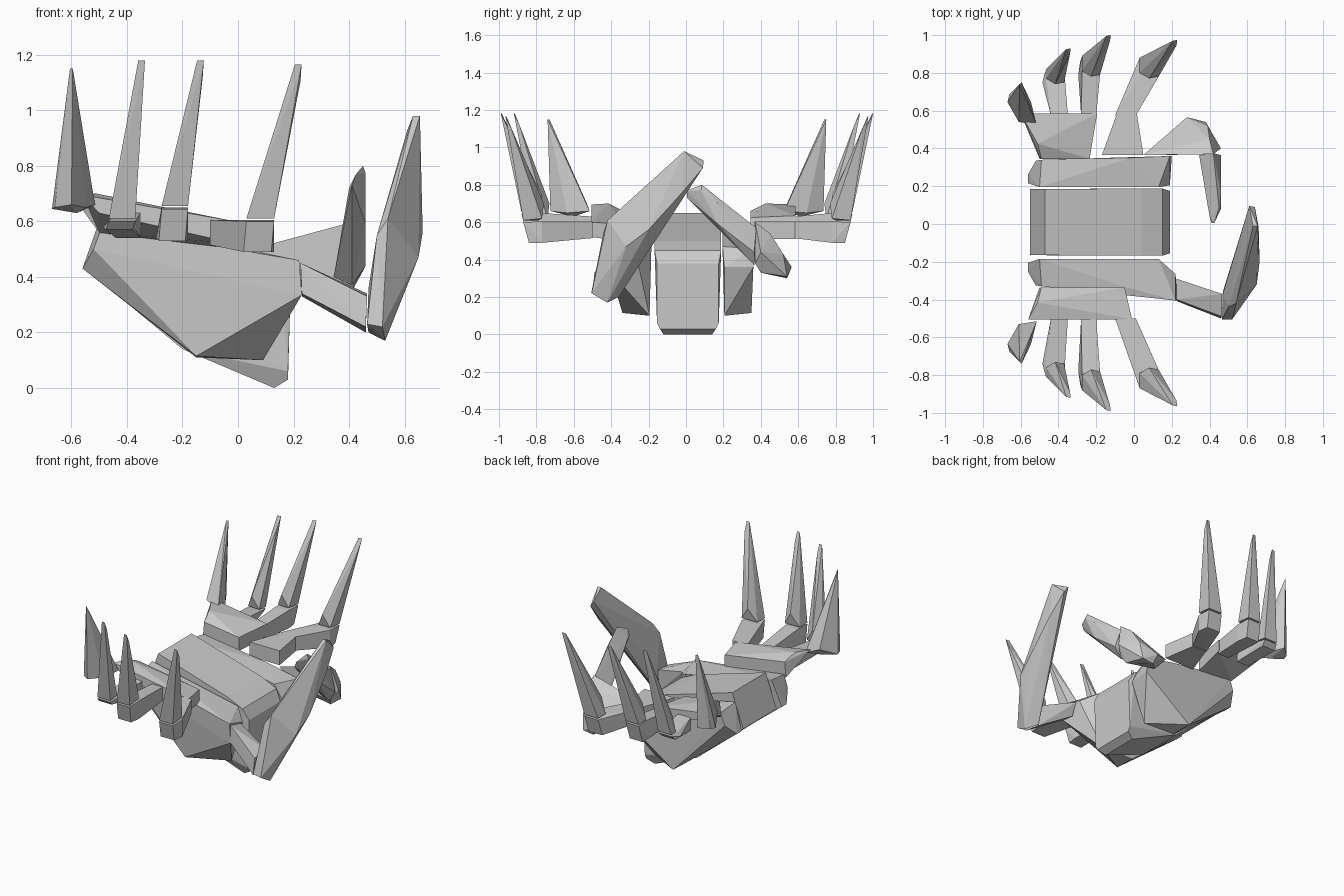
import bpy, bmesh


def hull(name, pts):
    """Convex faceted shell around a few corner points."""
    bm = bmesh.new()
    for p in pts:
        bm.verts.new(p)
    bmesh.ops.convex_hull(bm, input=bm.verts[:])
    loose = [v for v in bm.verts if not v.link_faces]
    bmesh.ops.delete(bm, geom=loose, context='VERTS')
    bmesh.ops.dissolve_limit(bm, angle_limit=0.02, verts=bm.verts[:], edges=bm.edges[:])
    bmesh.ops.recalc_face_normals(bm, faces=bm.faces[:])
    me = bpy.data.meshes.new(name)
    bm.to_mesh(me)
    bm.free()
    ob = bpy.data.objects.new(name, me)
    bpy.context.collection.objects.link(ob)
    return ob


def side_pts(pts, s):
    """Mirror points given for the +y side; the creature sits slightly off centre."""
    return [(x, s * y + 0.005, z) for x, y, z in pts]


# central body: side profile (x, z, half width) extruded across y
body = [(-0.47, 0.65, 0.175), (-0.55, 0.43, 0.175), (-0.2, 0.14, 0.16),
        (0.13, 0.0, 0.13), (0.18, 0.03, 0.15), (0.18, 0.06, 0.165),
        (0.19, 0.38, 0.165), (0.15, 0.45, 0.178), (0.04, 0.5, 0.178)]
hull("body", [(x, s * w + 0.01, z) for x, z, w in body for s in (-1, 1)])

# legs: root x range, foot x range, inner/outer y, joint z, thigh bottom z, tip
legs = [
    ((-0.44, -0.35), (-0.465, -0.37), 0.745, 0.815, 0.61, 0.57, (-0.347, 0.92, 1.18)),
    ((-0.28, -0.20), (-0.275, -0.18), 0.785, 0.885, 0.655, 0.53, (-0.135, 0.99, 1.18)),
    ((-0.10, 0.01), (0.03, 0.13), 0.775, 0.875, 0.61, 0.49, (0.217, 0.965, 1.165)),
]

for s, tag in ((-1, "front"), (1, "back")):
    # side shell of the carapace, its underside sloping up to the nose
    nose = [(0.23, 0.41, 0.335), (0.22, 0.41, 0.46), (0.22, 0.27, 0.42)] if s < 0 else \
           [(0.19, 0.355, 0.46), (0.20, 0.355, 0.36), (0.14, 0.2, 0.44), (0.19, 0.2, 0.36)]
    hull(tag + "_side_shell", side_pts(
        [(-0.56, 0.21, 0.43), (-0.56, 0.26, 0.43), (-0.53, 0.20, 0.5),
         (-0.50, 0.19, 0.60), (-0.49, 0.335, 0.58), (-0.52, 0.33, 0.5),
         (-0.15, 0.2, 0.11), (-0.15, 0.345, 0.115), (0.09, 0.2, 0.10),
         (0.13, 0.19, 0.47), (-0.02, 0.345, 0.51)] + nose, s))

    # thin sloping shoulder plate carrying the legs
    yo_s, xl, xr, zr = (0.51, -0.56, -0.01, 0.6) if s < 0 else (0.58, -0.6, -0.195, 0.635)
    hull(tag + "_shoulder", side_pts(
        [(-0.49, 0.34, 0.66), (-0.5, 0.34, 0.56), (-0.51, 0.42, 0.70),
         (xl, yo_s, 0.695), (-0.5, yo_s, 0.63),
         (xr, yo_s, zr), (xr, yo_s, zr - 0.08),
         (xr - 0.04, 0.34, zr - 0.01), (xr - 0.04, 0.34, zr - 0.1)], s))

    # short rearmost spike
    hull(tag + "_rear_spike", side_pts(
        [(-0.67, 0.64, 0.645), (-0.66, 0.68, 0.65), (-0.58, 0.61, 0.63),
         (-0.515, 0.52, 0.66), (-0.61, 0.535, 0.70), (-0.605, 0.735, 1.15),
         (-0.595, 0.745, 1.15), (-0.545, 0.64, 0.65), (-0.6, 0.73, 0.66)], s))

    # three jointed legs
    for i, (r, f, yi, yo, z, zb, tip) in enumerate(legs, 1):
        yr = 0.57 if s > 0 else 0.505
        zt = 0.605 if i == 3 else 0.63
        hull(f"{tag}_thigh_{i}", side_pts(
            [(x, yr, zz) for x in r for zz in (zt - 0.09, zt)] +
            [(f[0], yi, z - 0.005), (f[1], yi, z - 0.005), (f[0], yo, z - 0.01),
             (f[1], yo, z - 0.01), (f[0] - 0.02, yi, zb + 0.01), (f[1], yi, zb),
             (f[0] - 0.01, yo - 0.03, zb), (f[1] - 0.01, yo - 0.03, zb)], s))
        tx, ty, tz = tip
        hull(f"{tag}_spike_{i}", side_pts(
            [(f[0], yi + 0.02, z), (f[1], yi, z + 0.01), (f[0], yo, z), (f[1], yo, z),
             ((f[0] + f[1]) / 2, yi - 0.01, z + 0.09),
             (tx - 0.012, ty, tz), (tx + 0.012, ty + 0.005, tz),
             (tx + 0.008, ty - 0.025, tz - 0.06)], s))

# extra hip block on the back side
hull("back_hip_block", [(x, y, z) for x, y in
     ((-0.17, 0.365), (0.05, 0.365), (0.015, 0.585), (-0.09, 0.585)) for z in (0.51, 0.605)])

# front pincer: arm and long blade
hull("front_arm", [(0.225, -0.29, 0.42), (0.225, -0.40, 0.45), (0.23, -0.41, 0.34),
                   (0.23, -0.32, 0.33), (0.465, -0.37, 0.34), (0.465, -0.49, 0.33),
                   (0.46, -0.50, 0.22), (0.46, -0.37, 0.20)])
hull("front_claw", [(0.465, -0.505, 0.23), (0.47, -0.36, 0.20), (0.53, -0.42, 0.17),
                    (0.52, -0.505, 0.22), (0.47, -0.37, 0.36), (0.50, -0.44, 0.55),
                    (0.54, -0.42, 0.61), (0.54, -0.15, 0.56), (0.65, -0.32, 0.47),
                    (0.665, -0.2, 0.56), (0.66, -0.02, 0.76), (0.59, -0.01, 0.76),
                    (0.63, -0.01, 0.98), (0.655, -0.01, 0.98), (0.64, 0.09, 0.89),
                    (0.61, 0.095, 0.93)])

# back pincer: wide wrist and short blade
hull("back_wrist", [(0.05, 0.365, 0.5), (0.14, 0.365, 0.40), (0.28, 0.565, 0.36),
                    (0.30, 0.54, 0.30), (0.38, 0.54, 0.31), (0.46, 0.40, 0.44),
                    (0.42, 0.37, 0.38), (0.42, 0.37, 0.60), (0.40, 0.45, 0.54),
                    (0.39, 0.52, 0.43), (0.40, 0.40, 0.33)])
hull("back_claw", [(0.345, 0.365, 0.40), (0.41, 0.365, 0.37), (0.46, 0.365, 0.44),
                   (0.42, 0.375, 0.57), (0.46, 0.17, 0.59), (0.46, 0.17, 0.70),
                   (0.46, 0.08, 0.77), (0.45, 0.085, 0.80), (0.40, 0.04, 0.72),
                   (0.41, 0.005, 0.73), (0.425, 0.005, 0.77)])
